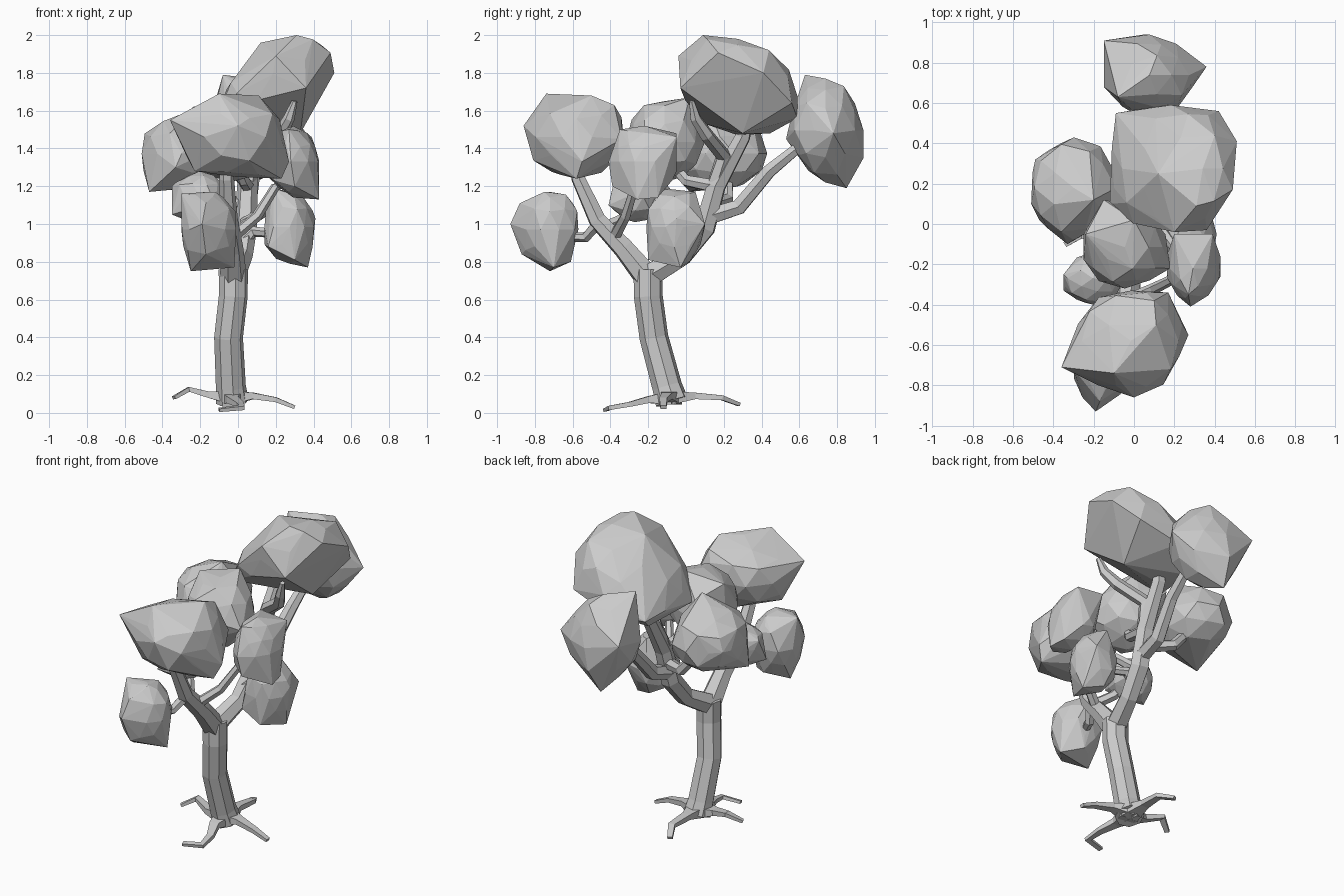
import bpy, bmesh, random
from math import cos, sin, tau
from mathutils import Vector

random.seed(7)


def finish(bm, name):
    bmesh.ops.recalc_face_normals(bm, faces=bm.faces[:])
    me = bpy.data.meshes.new(name)
    bm.to_mesh(me)
    bm.free()
    ob = bpy.data.objects.new(name, me)
    bpy.context.collection.objects.link(ob)
    return ob


def limb(name, pts, sides=6, flat=1.0, thick=1.1):
    """Faceted tapering tube through (x, y, z, radius) points; flat squashes its height."""
    bm = bmesh.new()
    p = [Vector(q[:3]) for q in pts]
    u = Vector((1, 0.13, 0.07)) if sides > 4 else Vector((0, 0, 1))
    turn = tau / 8 if sides == 4 else 0
    rings = []
    for i, q in enumerate(pts):
        a = (p[i] - p[i - 1]).normalized() if i else Vector()
        b = (p[i + 1] - p[i]).normalized() if i < len(p) - 1 else Vector()
        t = (a + b).normalized()
        if i == 0 and abs(u.normalized().dot(t)) > 0.9:
            u = Vector((0, 1, 0.1))
        u = (u - t * u.dot(t)).normalized()
        v = t.cross(u)
        ring = []
        for k in range(sides):
            w = turn + tau * k / sides
            ring.append(bm.verts.new(p[i] + q[3] * thick * (u * cos(w) * flat + v * sin(w))))
        rings.append(ring)
    for r, s in zip(rings, rings[1:]):
        for k in range(sides):
            bm.faces.new((r[k], r[(k + 1) % sides], s[(k + 1) % sides], s[k]))
    bm.faces.new(rings[0])
    bm.faces.new(rings[-1])
    return finish(bm, name)


def foliage(name, lo, hi, peaks=(), lean=(0, 0)):
    """Faceted clump: hull of a jittered, leaning ball fitted to a box, plus corner points."""
    lo, hi = Vector(lo), Vector(hi)
    bm = bmesh.new()
    bmesh.ops.create_icosphere(bm, subdivisions=2, radius=1)
    pts = [v.co * random.uniform(0.92, 1.06) for v in bm.verts]
    bm.clear()
    for q in pts:
        q.z += lean[0] * q.x + lean[1] * q.y
    mn = [min(q[i] for q in pts) for i in range(3)]
    mx = [max(q[i] for q in pts) for i in range(3)]
    for q in pts:
        bm.verts.new([lo[i] + (hi[i] - lo[i]) * (q[i] - mn[i]) / (mx[i] - mn[i]) for i in range(3)])
    for q in peaks:
        bm.verts.new(q)
    bmesh.ops.convex_hull(bm, input=bm.verts[:])
    bmesh.ops.delete(bm, geom=[v for v in bm.verts if not v.link_faces], context='VERTS')
    return finish(bm, name)


# Trunk
limb("trunk", [(-.03, -.075, .06, .088), (-.038, -.10, .14, .08), (-.05, -.17, .40, .077),
               (-.025, -.20, .62, .077), (-.025, -.20, .76, .078)], 8, thick=1)

# Roots: broad and flat, spreading from the trunk foot
hub = (-.03, -.08, .08, .085)
roots = {
    "root_left": [hub, (-.15, -.09, .095, .04), (-.26, -.05, .125, .03), (-.34, -.10, .08, .02)],
    "root_right": [hub, (.08, -.10, .09, .04), (.20, -.12, .07, .03), (.30, -.12, .03, .022)],
    "root_front": [hub, (-.03, -.20, .07, .042), (.01, -.30, .045, .03), (.02, -.40, .028, .026), (-.10, -.425, .016, .02)],
    "root_back": [hub, (-.04, .05, .09, .04), (-.03, .19, .08, .03), (-.08, .28, .045, .022)],
}
for name, path in roots.items():
    limb(name, path, 4, flat=.6, thick=1)

# Front main branch and its twigs
limb("branch_front", [(-.025, -.20, .71, .066), (-.03, -.33, .87, .053), (-.05, -.47, 1.02, .045),
                      (-.06, -.57, 1.24, .036), (-.06, -.60, 1.40, .03)])
limb("twig_low_front", [(-.05, -.46, 1.01, .03), (-.10, -.53, .93, .026), (-.14, -.62, .93, .022)])
limb("twig_mid_left", [(-.04, -.44, .98, .03), (-.12, -.33, 1.03, .028), (-.18, -.29, 1.12, .024)])
limb("twig_mid_right", [(-.03, -.38, .93, .03), (.10, -.32, 1.04, .026), (.20, -.27, 1.2, .022)])

# Back main branch and its twigs
limb("branch_back", [(-.025, -.19, .73, .062), (.02, -.02, .83, .053), (.04, .10, .98, .056),
                     (.05, .16, 1.20, .05), (.06, .30, 1.46, .04), (.08, .33, 1.6, .03)])
limb("branch_rear", [(.04, .12, 1.04, .045), (.05, .28, 1.09, .042), (.08, .44, 1.28, .036), (.09, .60, 1.41, .028)])
limb("branch_upper", [(.05, .16, 1.22, .044), (.08, .20, 1.36, .04), (.22, .11, 1.47, .034),
                      (.27, .05, 1.56, .028), (.30, .03, 1.65, .014)])
limb("twig_centre", [(.05, .15, 1.20, .034), (.03, .0, 1.23, .03), (-.02, -.1, 1.35, .024)])
limb("twig_left", [(.04, .13, 1.10, .036), (-.12, .22, 1.13, .032), (-.24, .22, 1.27, .026)])
limb("twig_right", [(.02, .02, .90, .032), (.08, .03, .96, .028), (.2, -.02, .95, .022)])
limb("twig_upper_right", [(.03, .04, 1.0, .03), (.13, -.02, 1.06, .026), (.22, -.14, 1.22, .022)])

# Foliage clumps
foliage("foliage_top", (-.11, -.03, 1.47), (.49, .59, 1.98),
        [(.31, .09, 2.0), (.51, .41, 1.80), (-.12, .10, 1.53), (.36, -.03, 1.72), (.2, -.04, 1.89),
         (.42, .56, 1.64), (-.09, .55, 1.56), (.33, .30, 1.48), (.12, .25, 1.96), (.15, .59, 1.56)],
        lean=(.75, -.3))
foliage("foliage_rear", (-.14, .54, 1.22), (.29, .94, 1.77),
        [(.36, .78, 1.48), (-.08, .63, 1.79), (.02, .85, 1.19), (-.15, .91, 1.55),
         (-.15, .68, 1.5), (.03, .53, 1.45), (.05, .94, 1.35)])
foliage("foliage_front", (-.29, -.84, 1.25), (.24, -.33, 1.68),
        [(-.36, -.71, 1.55), (.11, -.50, 1.68), (-.1, -.74, 1.69), (.27, -.55, 1.33), (-.23, -.66, 1.28),
         (0, -.86, 1.52), (.17, -.34, 1.45), (.23, -.58, 1.24), (.1, -.38, 1.63)])
foliage("foliage_low_front", (-.30, -.89, .77), (-.01, -.57, 1.17),
        [(-.19, -.93, 1.0), (-.02, -.70, .77), (-.25, -.72, .75), (-.30, -.72, 1.16), (-.12, -.75, 1.17),
         (-.17, -.87, .84), (-.17, -.88, 1.11), (-.13, -.61, .8), (-.15, -.6, 1.11)])
foliage("foliage_low_right", (.14, -.21, .79), (.40, .10, 1.17),
        [(.19, -.13, 1.19), (.25, .05, 1.17), (.37, -.03, .77), (.41, -.05, 1.03), (.30, -.20, .81),
         (.37, .10, 1.0), (.16, -.19, .88)])
foliage("foliage_mid_right", (.16, -.40, 1.14), (.43, -.05, 1.52),
        [(.43, -.26, 1.13), (.41, -.15, 1.14), (.20, -.05, 1.48), (.39, -.05, 1.46), (.28, -.41, 1.33),
         (.3, -.05, 1.28), (.3, -.39, 1.2), (.27, -.35, 1.5)])
foliage("foliage_centre", (-.25, -.32, 1.22), (.17, .10, 1.65),
        [(-.24, -.05, 1.62), (-.15, .12, 1.55), (.18, -.22, 1.40), (0, .02, 1.67)])
foliage("foliage_left", (-.51, -.08, 1.19), (-.09, .43, 1.58),
        [(-.47, .02, 1.17), (-.33, -.10, 1.3), (-.49, .32, 1.38), (-.2, .12, 1.62), (-.22, .36, 1.5)])
foliage("foliage_small_left", (-.34, -.40, 1.01), (-.06, -.14, 1.28),
        [(-.35, -.33, 1.05), (-.35, -.25, 1.2), (-.12, -.41, 1.1)])
